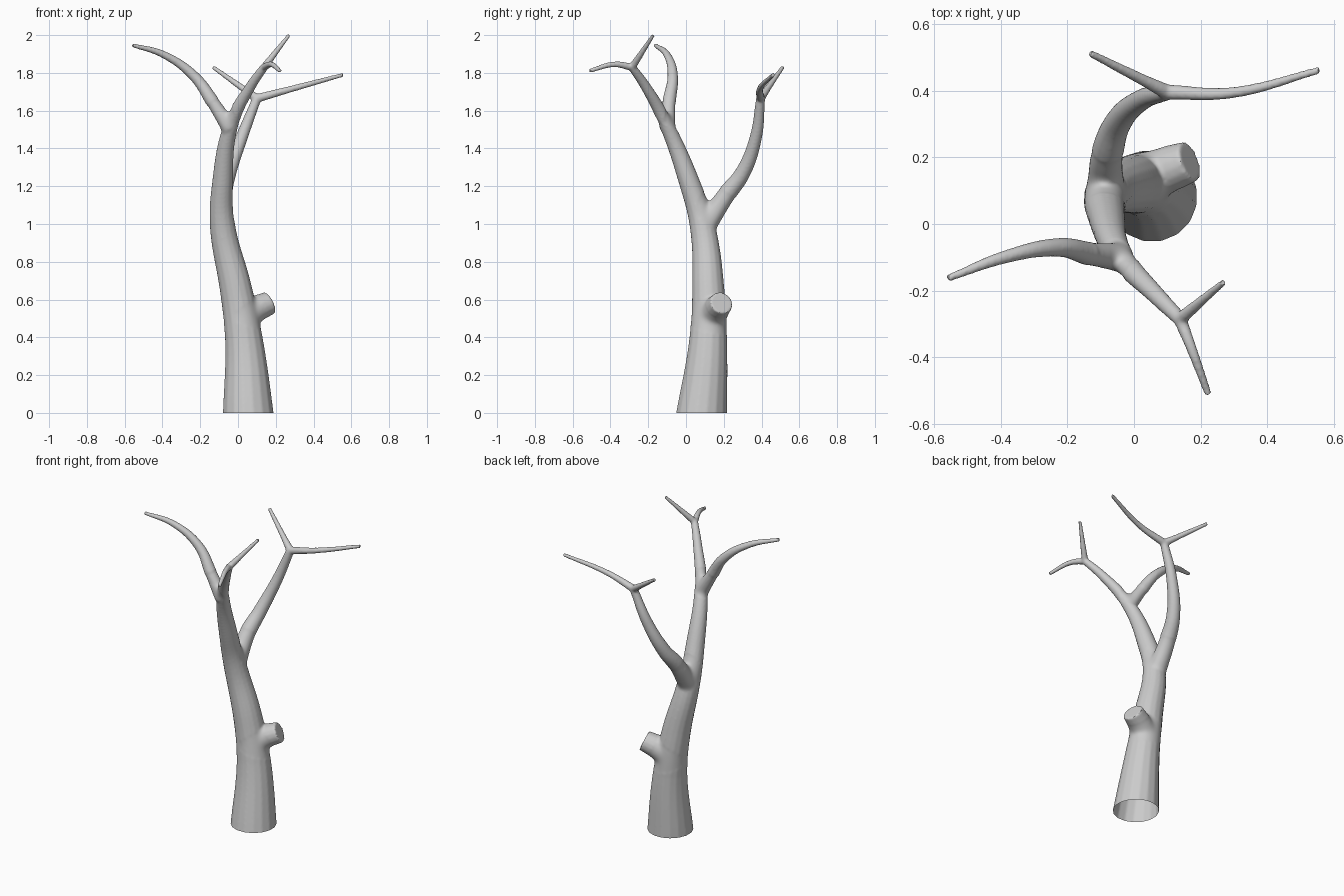
import bpy, bmesh
from mathutils import Vector

if "Cube" in bpy.data.objects:
    bpy.data.objects.remove(bpy.data.objects["Cube"])

cu = bpy.data.curves.new("limbs", 'CURVE')
cu.dimensions = '3D'
cu.bevel_depth = 1.0
cu.bevel_resolution = 6
cu.use_fill_caps = True
forks = []


def grow(points, r0, r1):
    """Round limb through the points, tapering evenly; thick ones get a blended fork."""
    sp = cu.splines.new('BEZIER')
    sp.resolution_u = 10
    n = len(points) - 1
    sp.bezier_points.add(n)
    for i, (bp, co) in enumerate(zip(sp.bezier_points, points)):
        bp.co = co
        bp.radius = r0 + (r1 - r0) * i / n
        bp.handle_left_type = bp.handle_right_type = 'AUTO'
    if r0 > .03:
        forks.append((Vector(points[0]).lerp(Vector(points[1]), .5), min(2.2 * r0, .12)))
    return sp


# Trunk flowing into the front limb: thickness follows height, with a flared foot
front_fork = (.138, -.285, 1.83)
trunk = grow([(.057, .078, -.06), (.03, .118, .4), (-.01, .118, .65), (-.083, .085, 1),
              (-.083, .025, 1.2), (-.035, -.105, 1.53), (.068, -.215, 1.73), front_fork], .14, .02)
for bp in trunk.bezier_points:
    z = bp.co.z
    bp.radius = .122 - .055 * z + .013 * max(0, 1 - z / .4)
forks.clear()

# Sawn-off stub, back limb, left limb
back_fork = (.1, .395, 1.665)
grow([(0, .118, .47), (.08, .155, .54), (.168, .188, .583)], .085, .062)
grow([(-.085, .11, 1), (-.08, .21, 1.15), (-.05, .3, 1.27), (.02, .37, 1.46), back_fork], .058, .024)
grow([(-.04, -.1, 1.5), (-.13, -.09, 1.64), (-.23, -.07, 1.78), (-.39, -.1, 1.895),
      (-.558, -.163, 1.947)], .045, .011)

# Twig pairs
grow([front_fork, (.27, -.173, 2)], .02, .01)
grow([front_fork, (.175, -.38, 1.845), (.223, -.512, 1.81)], .02, .011)
grow([back_fork, (.29, .393, 1.717), (.557, .461, 1.79)], .023, .011)
grow([back_fork, (.02, .435, 1.722), (-.132, .512, 1.83)], .023, .011)


def baked(ob):
    deps = bpy.context.evaluated_depsgraph_get()
    return bpy.data.meshes.new_from_object(ob.evaluated_get(deps))


helper = bpy.data.objects.new("limb_curves", cu)
bpy.context.collection.objects.link(helper)
tree = bpy.data.objects.new("tree", baked(helper))
bpy.context.collection.objects.link(tree)
bpy.data.objects.remove(helper)

# Weld the end caps, then fuse all limbs into one skin
bm = bmesh.new()
bm.from_mesh(tree.data)
bmesh.ops.remove_doubles(bm, verts=bm.verts, dist=1e-5)
bmesh.ops.recalc_face_normals(bm, faces=bm.faces)
bm.to_mesh(tree.data)
bm.free()
mod = tree.modifiers.new("fuse", 'REMESH')
mod.mode = 'VOXEL'
mod.voxel_size = .007
mesh = baked(tree)
tree.modifiers.clear()
tree.data = mesh

# Blend the forks, lightly smooth the rest, and open the base at ground level
bm = bmesh.new()
bm.from_mesh(mesh)


def relax(verts, count):
    for _ in range(count):
        bmesh.ops.smooth_vert(bm, verts=verts, factor=.5,
                              use_axis_x=True, use_axis_y=True, use_axis_z=True)


for centre, reach in forks:
    relax([v for v in bm.verts if (v.co - centre).length < reach], 25)
relax(bm.verts[:], 2)
bmesh.ops.bisect_plane(bm, geom=bm.verts[:] + bm.edges[:] + bm.faces[:],
                       plane_co=(0, 0, 0), plane_no=(0, 0, 1), clear_inner=True)
bm.to_mesh(mesh)
bm.free()

bpy.context.view_layer.objects.active = tree
tree.select_set(True)
bpy.ops.object.shade_smooth_by_angle(angle=.7)
